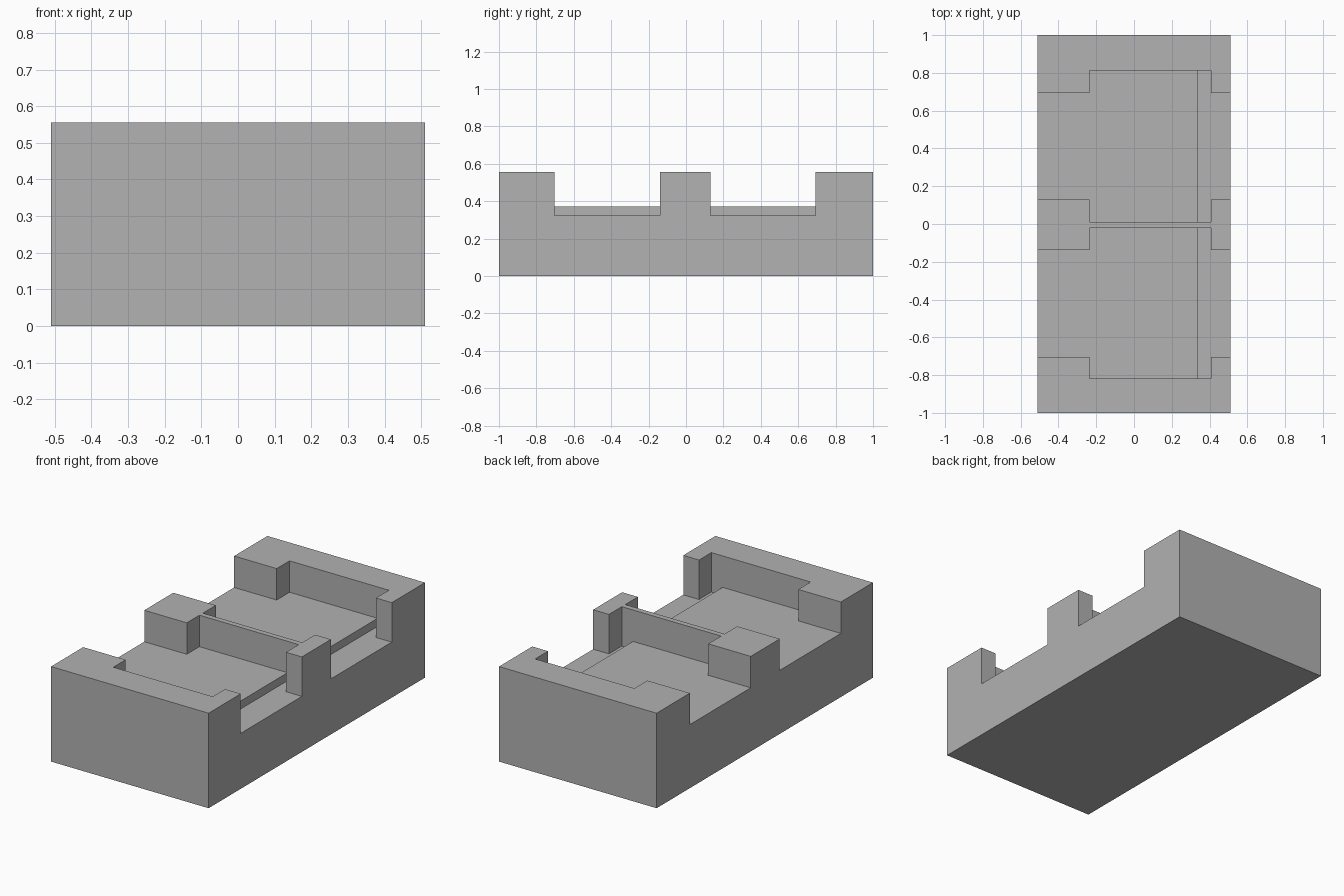
import bpy
import bmesh

cube = bpy.data.objects.get("Cube")
if cube:
    bpy.data.objects.remove(cube, do_unlink=True)

HALF_WIDTH, HEIGHT = 0.51, 0.556
FLOOR, LEDGE, STEP_X = 0.372, 0.325, 0.335

grey = bpy.data.materials.new("plain grey")
grey.use_nodes = True
colour = (0.445, 0.445, 0.445, 1)
grey.diffuse_color = colour
grey.node_tree.nodes["Principled BSDF"].inputs["Base Color"].default_value = colour


def prism(name, profile, y0, y1):
    """Extrude an x-z outline from y0 to y1."""
    bm = bmesh.new()
    face = bm.faces.new([bm.verts.new((x, y0, z)) for x, z in profile])
    grown = bmesh.ops.extrude_face_region(bm, geom=[face])["geom"]
    verts = [v for v in grown if isinstance(v, bmesh.types.BMVert)]
    bmesh.ops.translate(bm, verts=verts, vec=(0, y1 - y0, 0))
    bmesh.ops.recalc_face_normals(bm, faces=bm.faces)
    mesh = bpy.data.meshes.new(name)
    bm.to_mesh(mesh)
    bm.free()
    mesh.materials.append(grey)
    obj = bpy.data.objects.new(name, mesh)
    bpy.context.collection.objects.link(obj)
    return obj


def stepped(x0, x1):
    """Cutter outline with a raised floor and a lower ledge on the left."""
    top = HEIGHT + 0.2
    return [(x0, FLOOR), (STEP_X, FLOOR), (STEP_X, LEDGE),
            (x1, LEDGE), (x1, top), (x0, top)]


# Solid block
block = prism("holder_block", [(-HALF_WIDTH, 0), (HALF_WIDTH, 0),
                               (HALF_WIDTH, HEIGHT), (-HALF_WIDTH, HEIGHT)], -1, 1)

# Two bays, each a through channel crossed by a longer inner pocket
cutters = []
for bay, channel, pocket in (("front", (-0.703, -0.138), (-0.817, -0.021)),
                             ("back", (0.13, 0.693), (0.812, 0.011))):
    cutters.append(prism(bay + "_channel_cutter", stepped(-0.7, 0.7), *channel))
    cutters.append(prism(bay + "_pocket_cutter", stepped(-0.235, 0.408), *sorted(pocket)))

bpy.context.view_layer.objects.active = block
block.select_set(True)
for cutter in cutters:
    cutter.hide_render = True
    cut = block.modifiers.new(cutter.name, "BOOLEAN")
    cut.operation, cut.solver, cut.object = "DIFFERENCE", "EXACT", cutter
    bpy.ops.object.modifier_apply(modifier=cut.name)
    bpy.data.objects.remove(cutter, do_unlink=True)
